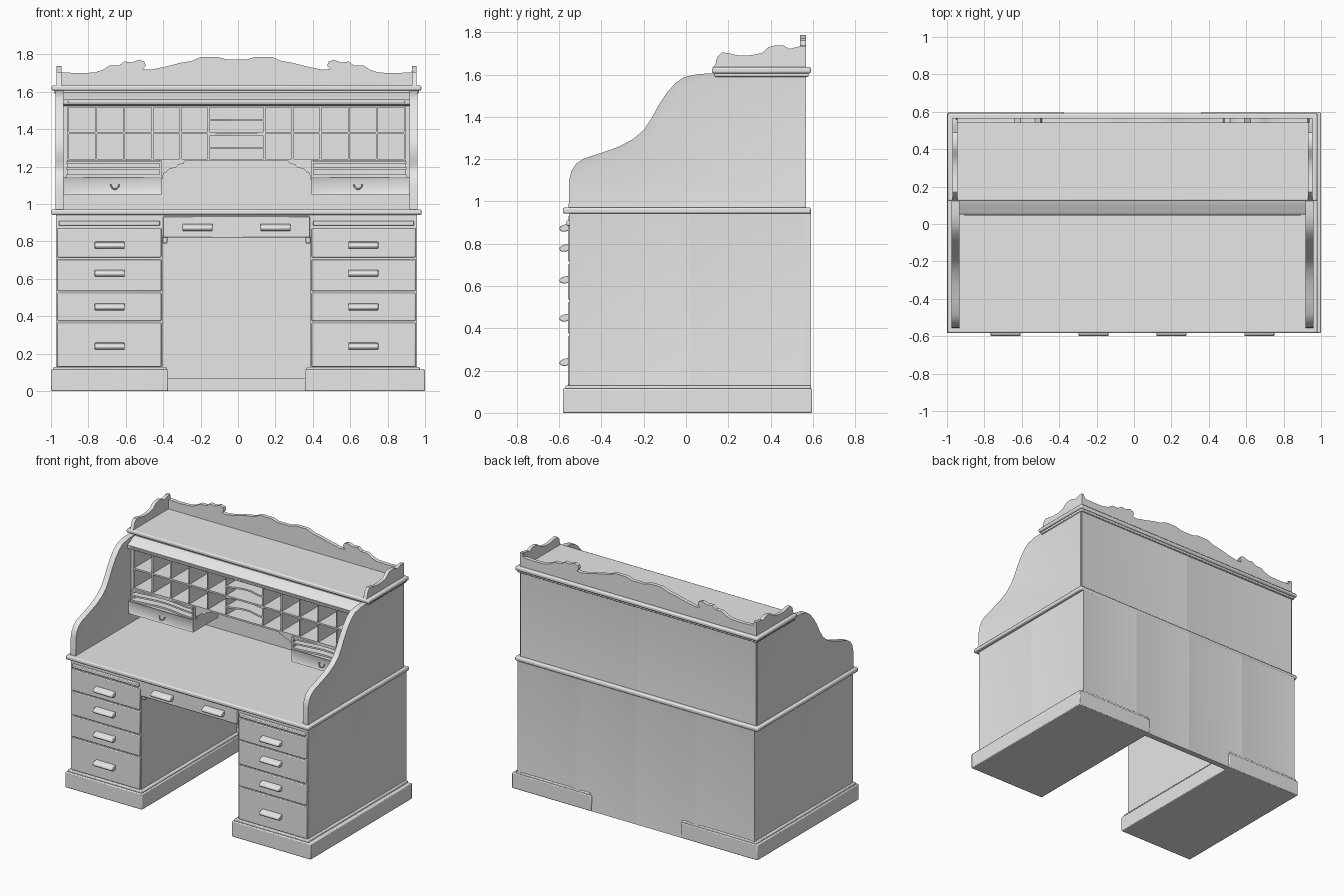
import bpy, bmesh, math
from mathutils import Vector

if "Cube" in bpy.data.objects:
    bpy.data.objects.remove(bpy.data.objects["Cube"], do_unlink=True)

GREY = bpy.data.materials.new("plain_grey")
GREY.use_nodes = True
GREY.diffuse_color = (0.8, 0.8, 0.8, 1)
GREY.node_tree.nodes["Principled BSDF"].inputs["Base Color"].default_value = (0.8, 0.8, 0.8, 1)
SHIFT = -0.008          # the carcass sits a touch off centre
SIDES = (("right", -1), ("left", 1))


def prism(name, pts, axis, a, b, bevel=0, insets=()):
    """Extrude a 2D outline along an axis; insets = [(direction, border)]."""
    place = {"x": lambda p, d: (d, p[0], p[1]),
             "y": lambda p, d: (p[0], d, p[1]),
             "z": lambda p, d: (p[0], p[1], d)}[axis]
    bm = bmesh.new()
    ends = [[bm.verts.new(place(p, d)) for p in pts] for d in (a, b)]
    for ring in ends:
        bm.faces.new(ring)
    n = len(pts)
    for i in range(n):
        j = (i + 1) % n
        bm.faces.new((ends[0][i], ends[0][j], ends[1][j], ends[1][i]))
    bmesh.ops.recalc_face_normals(bm, faces=bm.faces)
    for direction, border in insets:
        bm.normal_update()
        picked = [f for f in bm.faces if f.normal.dot(Vector(direction)) > 0.99]
        bmesh.ops.inset_region(bm, faces=picked, thickness=border,
                               depth=-0.006, use_even_offset=True)
    bmesh.ops.translate(bm, verts=bm.verts, vec=(SHIFT, 0, 0))
    me = bpy.data.meshes.new(name)
    bm.to_mesh(me)
    bm.free()
    me.materials.append(GREY)
    me.shade_smooth()
    me.set_sharp_from_angle(angle=math.radians(35))
    ob = bpy.data.objects.new(name, me)
    bpy.context.collection.objects.link(ob)
    if bevel:
        mod = ob.modifiers.new("rounded_edges", "BEVEL")
        mod.width = bevel
        mod.segments = 2
    return ob


def box(name, x0, x1, y0, y1, z0, z1, bevel=0, insets=()):
    outline = [(x0, y0), (x1, y0), (x1, y1), (x0, y1)]
    return prism(name, outline, "z", z0, z1, bevel, insets)


def pull(name, x, z):
    """Shallow wooden drawer pull with a rounded nose."""
    nose = [(-0.55, 0.02), (-0.575, 0.016), (-0.594, 0.008), (-0.6, -0.004),
            (-0.592, -0.016), (-0.57, -0.018), (-0.55, -0.01)]
    prism(name, [(y, z + h) for y, h in nose], "x", x - 0.08, x + 0.08, 0.004)


# Pedestals with plinths, panelled sides, drawers and pulls
drawers = [(0.13, 0.365), (0.375, 0.525), (0.535, 0.705), (0.715, 0.87)]
pull_heights = [0.24, 0.45, 0.63, 0.78]
for side, s in SIDES:
    box(side + "_plinth", s * 0.365, s - SHIFT, -0.583, 0.597, 0, 0.115, 0.006)
    box(side + "_plinth_lip", s * 0.375, s * 0.98, -0.57, 0.592, 0.11, 0.13, 0.006)
    box(side + "_pedestal", s * 0.395, s * 0.955, -0.548, 0.57, 0.1, 0.945)
    for k, (y0, y1) in enumerate(((-0.552, 0.02), (0.02, 0.59))):
        box(f"{side}_side_panel_{k}", s * 0.95, s * 0.965, y0, y1, 0.12, 0.945,
            insets=[((s, 0, 0), 0.065)])
    for k, (z0, z1) in enumerate(drawers):
        box(f"{side}_drawer_{k}", s * 0.402, s * 0.957, -0.558, -0.53, z0, z1, 0.005)
        pull(f"{side}_pull_{k}", s * 0.678, pull_heights[k])
    box(side + "_writing_slide", s * 0.41, s * 0.95, -0.565, -0.53, 0.885, 0.91, 0.005)
    pull(side + "_centre_pull", s * 0.208, 0.875)
    box(side + "_knee_corner_block", s * 0.37, s * 0.396, -0.54, -0.51, 0.79, 0.825, 0.004)

# Knee space drawer and back
box("centre_drawer_case", -0.4, 0.4, -0.545, 0.56, 0.83, 0.945)
box("centre_drawer", -0.392, 0.392, -0.555, -0.53, 0.82, 0.935, 0.005)
box("knee_back_rail", -0.4, 0.4, 0.55, 0.57, 0, 0.07)
for k in range(4):
    x0 = -0.965 + k * 0.4825
    box(f"lower_back_panel_{k}", x0, x0 + 0.4825, 0.56, 0.592, 0, 0.945,
        insets=[((0, 1, 0), 0.05)])
for k in range(2):
    x0 = -0.96 + k * 0.96
    box(f"upper_back_panel_{k}", x0, x0 + 0.96, 0.545, 0.568, 0.96, 1.61,
        insets=[((0, 1, 0), 0.055)])

# Writing surface and upper shelf with rounded edges
box("desk_top", -0.99, 0.99, -0.583, 0.592, 0.942, 0.972, 0.009)
box("upper_shelf", -0.988, 0.988, 0.122, 0.592, 1.606, 1.635, 0.009)
box("upper_shelf_moulding", -0.975, 0.975, 0.135, 0.58, 1.59, 1.61, 0.005)

# Curved end boards of the roll top
sweep = [(-0.555, 0.965), (-0.553, 1.1), (-0.542, 1.145), (-0.52, 1.178), (-0.485, 1.202),
         (-0.4, 1.23), (-0.32, 1.258), (-0.25, 1.295), (-0.2, 1.338), (-0.165, 1.39),
         (-0.13, 1.455), (-0.09, 1.515), (-0.05, 1.56), (-0.01, 1.588), (0.06, 1.603),
         (0.14, 1.607), (0.56, 1.607), (0.56, 0.965)]
for side, s in SIDES:
    prism(side + "_end_board", sweep, "x", s * 0.925, s * 0.967,
          insets=[((s, 0, 0), 0.05), ((-s, 0, 0), 0.02)])

# Rolled-up shutter below the shelf
shutter = [(0.05, 1.535), (0.05, 1.56), (0.065, 1.572), (0.08, 1.575), (0.1, 1.592),
           (0.15, 1.6), (0.15, 1.525), (0.07, 1.525)]
prism("shutter_edge", shutter, "x", -0.925, 0.925)
box("shutter_grip", -0.9, 0.9, 0.045, 0.06, 1.54, 1.552, 0.003)
box("shutter_soffit", -0.925, 0.925, 0.14, 0.55, 1.53, 1.545)

# Pigeonholes
FRONT, REAR = 0.085, 0.35
box("cabinet_back", -0.925, 0.925, REAR, REAR + 0.015, 0.965, 1.54)
columns = [0.15 * k for k in range(1, 6)] + [0.9]
for side, s in SIDES:
    for k, x in enumerate(columns):
        x = s * x
        box(f"{side}_divider_{k}", x - 0.005, x + 0.005, FRONT, REAR, 1.235, 1.53)
    box(side + "_filler", s * 0.9, s * 0.93, FRONT + 0.01, REAR, 1.05, 1.53)
for k, z in enumerate((1.235, 1.38, 1.522)):
    box(f"pigeonhole_shelf_{k}", -0.905, 0.905, FRONT - 0.003, REAR, z - 0.006, z + 0.006)

# Centre letter trays with scooped front edges
waves = [(-0.15 + 0.3 * i / 12, FRONT + 0.03 * math.sin(math.pi * i / 12) ** 2)
         for i in range(13)]
tray = waves + [(0.15, REAR), (-0.15, REAR)]
for k, z in enumerate((1.3, 1.37, 1.45)):
    prism(f"letter_tray_{k}", tray, "z", z - 0.006, z + 0.006)

# Small inner drawers, paper slots and corner brackets
bracket = [(0.405, 1.13), (0.405, 1.235), (0.275, 1.235), (0.285, 1.215), (0.31, 1.212),
           (0.325, 1.195), (0.36, 1.188), (0.375, 1.17), (0.39, 1.165), (0.395, 1.135)]
for side, s in SIDES:
    box(side + "_inner_drawer", s * 0.4, s * 0.925, 0.06, REAR, 1.052, 1.145,
        insets=[((0, -1, 0), 0.01)])
    lip = [(s * (0.41 + 0.5 * i / 12), 0.062 + 0.025 * math.sin(math.pi * i / 12) ** 2)
           for i in range(13)] + [(s * 0.91, REAR), (s * 0.41, REAR)]
    for k, z in enumerate((1.152, 1.19, 1.222)):
        prism(f"{side}_paper_shelf_{k}", lip, "z", z - 0.006, z + 0.006)
    box(side + "_paper_slot_end", s * 0.4, s * 0.412, 0.065, REAR, 1.14, 1.235)
    prism(side + "_bracket", [(s * x, z) for x, z in bracket], "y", 0.088, 0.1)
    # Bail handle
    curve = bpy.data.curves.new(side + "_inner_handle", "CURVE")
    curve.dimensions = "3D"
    curve.bevel_depth = 0.004
    curve.bevel_resolution = 1
    line = curve.splines.new("POLY")
    line.points.add(6)
    for i, p in enumerate(line.points):
        t = math.pi * i / 6
        p.co = (s * 0.65 + SHIFT - 0.022 * math.cos(t), 0.06 - 0.012 * math.sin(t),
                1.105 - 0.025 * math.sin(t), 1)
    curve.materials.append(GREY)
    handle = bpy.data.objects.new(side + "_inner_handle", curve)
    bpy.context.collection.objects.link(handle)

# Scrolled gallery around the top
crest = [(0.963, 1.63), (0.963, 1.735), (0.945, 1.735), (0.935, 1.705), (0.85, 1.7),
         (0.76, 1.703), (0.715, 1.718), (0.68, 1.74), (0.63, 1.74), (0.6, 1.762),
         (0.56, 1.757), (0.52, 1.772), (0.492, 1.762), (0.485, 1.74), (0.5, 1.722),
         (0.46, 1.718), (0.38, 1.735), (0.3, 1.755), (0.24, 1.765), (0.19, 1.787),
         (0.1, 1.787), (0.05, 1.772)]
outline = crest + [(-x, z) for x, z in reversed(crest)]
prism("back_gallery", outline, "y", 0.54, 0.568)
scroll = [(0.125, 1.63), (0.14, 1.65), (0.148, 1.685), (0.17, 1.705), (0.2, 1.702),
          (0.25, 1.69), (0.31, 1.692), (0.36, 1.703), (0.39, 1.73), (0.42, 1.738),
          (0.46, 1.738), (0.49, 1.722), (0.53, 1.732), (0.56, 1.735), (0.56, 1.63)]
for side, s in SIDES:
    prism(side + "_gallery", scroll, "x", s * 0.937, s * 0.962)
